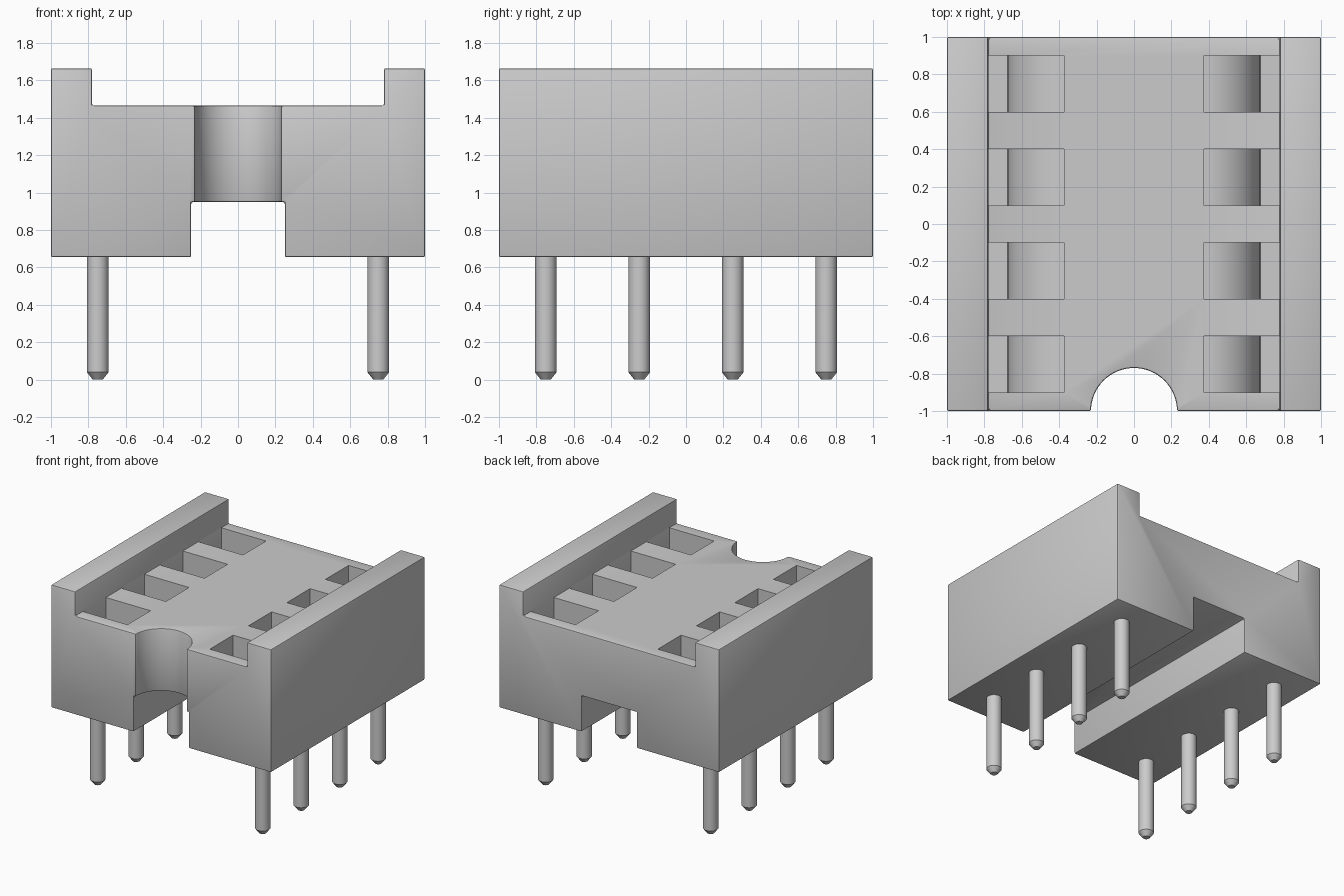
import bpy, bmesh, math

cube = bpy.data.objects.get("Cube")
if cube:
    bpy.data.objects.remove(cube, do_unlink=True)

GREY = (0.6, 0.6, 0.6, 1)
grey = bpy.data.materials.new("plain grey")
grey.use_nodes = True
grey.diffuse_color = GREY
grey.node_tree.nodes["Principled BSDF"].inputs["Base Color"].default_value = GREY


def extrude_profile(name, points, y0, y1):
    """Prism with an x-z outline, running from y0 to y1."""
    bm = bmesh.new()
    face = bm.faces.new([bm.verts.new((x, y0, z)) for x, z in points])
    out = bmesh.ops.extrude_face_region(bm, geom=[face])
    verts = [v for v in out["geom"] if isinstance(v, bmesh.types.BMVert)]
    bmesh.ops.translate(bm, verts=verts, vec=(0, y1 - y0, 0))
    bmesh.ops.recalc_face_normals(bm, faces=bm.faces[:])
    mesh = bpy.data.meshes.new(name)
    bm.to_mesh(mesh)
    bm.free()
    mesh.materials.append(grey)
    obj = bpy.data.objects.new(name, mesh)
    bpy.context.collection.objects.link(obj)
    return obj


def activate(obj):
    bpy.ops.object.select_all(action="DESELECT")
    obj.select_set(True)
    bpy.context.view_layer.objects.active = obj


def cut(target, cutter):
    activate(target)
    mod = target.modifiers.new("cut", "BOOLEAN")
    mod.operation = "DIFFERENCE"
    mod.solver = "EXACT"
    mod.object = cutter
    bpy.ops.object.modifier_apply(modifier=mod.name)
    bpy.data.objects.remove(cutter, do_unlink=True)


# Housing: raised side rails, lower deck and a channel underneath
BOTTOM, CHANNEL, DECK, TOP = 0.655, 0.95, 1.465, 1.665
half = [(0.25, CHANNEL), (0.25, BOTTOM), (1, BOTTOM), (1, TOP), (0.78, TOP), (0.78, DECK)]
outline = half + [(-x, z) for x, z in reversed(half)]
housing = extrude_profile("housing", outline, -1, 1)

# Half-round notch in the front wall
bpy.ops.mesh.primitive_cylinder_add(vertices=64, radius=0.23, depth=2, location=(0, -1, 1.2))
notch = bpy.context.object
notch.data.materials.append(grey)
cut(housing, notch)

# Slightly rounded edges
activate(housing)
bevel = housing.modifiers.new("rounding", "BEVEL")
bevel.width = 0.012
bevel.segments = 2
bevel.limit_method = "ANGLE"
bevel.angle_limit = math.radians(40)
bpy.ops.object.modifier_apply(modifier=bevel.name)

# Contact slots with a rounded shoulder that falls towards the rail
ROWS = (-0.75, -0.25, 0.25, 0.75)
FLOOR, RADIUS, INNER = 0.8, 0.3, 0.375
slot = [(INNER, 1.55)]
for i in range(13):
    a = math.pi / 2 * (1 - i / 12)
    slot.append((INNER + RADIUS * math.cos(a), FLOOR + RADIUS * math.sin(a)))
slot += [(0.778, FLOOR), (0.778, 1.55)]
for side in (-1, 1):
    for y in ROWS:
        points = [(side * x, z) for x, z in slot]
        cut(housing, extrude_profile("slot_cutter", points, y - 0.15, y + 0.15))
activate(housing)
bpy.ops.object.shade_smooth_by_angle(angle=math.radians(30))

# Round pins with tapered tips
for side, label in ((-1, "right"), (1, "left")):
    for n, y in enumerate(ROWS, 1):
        bpy.ops.mesh.primitive_cylinder_add(vertices=32, radius=0.058, depth=0.7,
                                            location=(side * 0.75, y, 0.35))
        pin = bpy.context.object
        pin.name = f"{label}_pin_{n}"
        pin.data.materials.append(grey)
        for v in [v for v in pin.data.vertices if v.co.z < 0]:
            v.co.z += 0.04
        bm = bmesh.new()
        bm.from_mesh(pin.data)
        base = min(bm.faces, key=lambda f: f.calc_center_median().z)
        tip = bmesh.ops.extrude_face_region(bm, geom=[base])["geom"]
        bmesh.ops.delete(bm, geom=[base], context="FACES_ONLY")
        for v in [g for g in tip if isinstance(g, bmesh.types.BMVert)]:
            v.co = (v.co.x * 0.45, v.co.y * 0.45, v.co.z - 0.04)
        bmesh.ops.recalc_face_normals(bm, faces=bm.faces[:])
        bm.to_mesh(pin.data)
        bm.free()
        bpy.ops.object.shade_smooth_by_angle(angle=math.radians(30))
